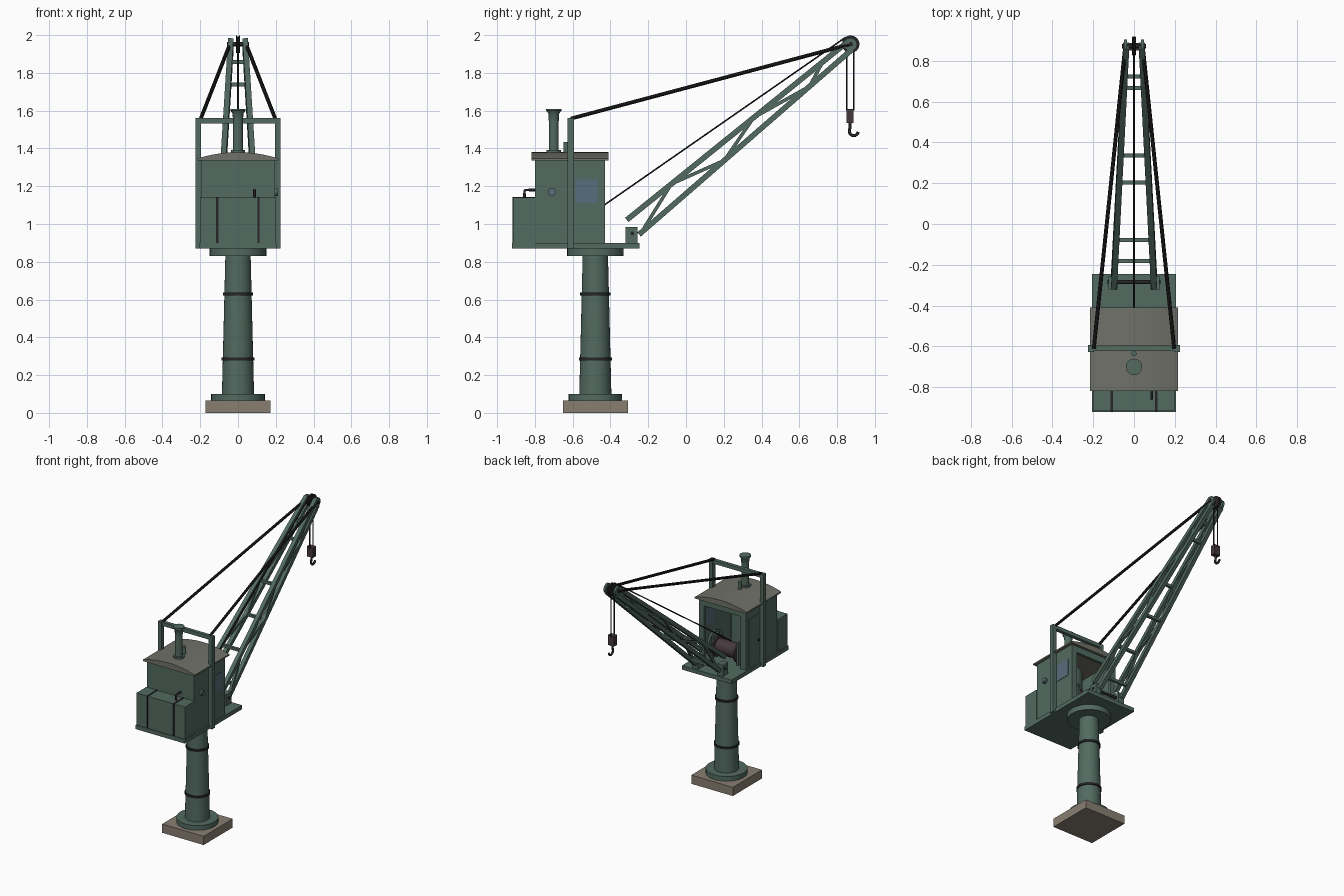
import bpy, bmesh, math
from mathutils import Vector

if "Cube" in bpy.data.objects:
    bpy.data.objects.remove(bpy.data.objects["Cube"])

def material(name, col):
    m = bpy.data.materials.new(name)
    m.diffuse_color = (*col, 1)
    m.use_nodes = True
    m.node_tree.nodes["Principled BSDF"].inputs["Base Color"].default_value = m.diffuse_color
    return m

GREEN = material("green_paint", (0.085, 0.145, 0.118))
ROOF = material("roof_grey", (0.16, 0.165, 0.14))
STONE = material("stone", (0.25, 0.21, 0.165))
DARK = material("dark_steel", (0.02, 0.018, 0.02))
IRON = material("winch_iron", (0.06, 0.04, 0.045))
GLASS = material("glass", (0.10, 0.15, 0.20))

def loft(name, rings, mat, smooth=False):
    """Skin a list of equal point rings and cap both ends."""
    bm = bmesh.new()
    rings = [[bm.verts.new(p) for p in ring] for ring in rings]
    n = len(rings[0])
    for lo, hi in zip(rings, rings[1:]):
        for i in range(n):
            j = (i + 1) % n
            bm.faces.new((lo[i], lo[j], hi[j], hi[i]))
    bm.faces.new(rings[0])
    bm.faces.new(rings[-1])
    bmesh.ops.recalc_face_normals(bm, faces=bm.faces[:])
    me = bpy.data.meshes.new(name)
    bm.to_mesh(me)
    bm.free()
    me.materials.append(mat)
    ob = bpy.data.objects.new(name, me)
    bpy.context.collection.objects.link(ob)
    if smooth:
        bpy.ops.object.select_all(action='DESELECT')
        bpy.context.view_layer.objects.active = ob
        ob.select_set(True)
        bpy.ops.object.shade_smooth_by_angle(angle=math.radians(35))
    return ob

def box(name, x, y, z, mat):
    corners = [(x[0], y[0]), (x[1], y[0]), (x[1], y[1]), (x[0], y[1])]
    return loft(name, [[(a, b, h) for a, b in corners] for h in z], mat)

def lathe(name, profile, mat, loc, axis='Z', n=32):
    """Revolve (radius, height) points round a vertical or sideways axis."""
    rings = []
    for r, h in profile:
        ring = []
        for i in range(n):
            a = math.tau * i / n
            c, s = r * math.cos(a), r * math.sin(a)
            ring.append(Vector((h, c, s) if axis == 'X' else (c, s, h)) + Vector(loc))
        rings.append(ring)
    return loft(name, rings, mat, True)

def cyl(name, r, a, b, mat, loc, axis='Z', n=24):
    return lathe(name, [(r, a), (r, b)], mat, loc, axis, n)

def bar(name, a, b, w, mat, sides=4):
    """Straight square or round bar between two points."""
    a, b = Vector(a), Vector(b)
    d = (b - a).normalized()
    side = Vector((1, 0, 0)) if abs(d.x) < 0.9 else Vector((0, 1, 0))
    v = d.cross(side).normalized()
    u = v.cross(d)
    r = w / 2 if sides > 4 else w / math.sqrt(2)
    angles = [math.tau * (i + .5) / sides for i in range(sides)]
    rings = [[p + r * (u * math.cos(t) + v * math.sin(t)) for t in angles] for p in (a, b)]
    return loft(name, rings, mat, sides > 4)

def tube(name, pts, r, mat):
    cu = bpy.data.curves.new(name, 'CURVE')
    cu.dimensions = '3D'
    cu.bevel_depth, cu.bevel_resolution, cu.use_fill_caps = r, 2, True
    sp = cu.splines.new('POLY')
    sp.points.add(len(pts) - 1)
    for p, q in zip(sp.points, pts):
        p.co = (*q, 1)
    cu.materials.append(mat)
    bpy.context.collection.objects.link(bpy.data.objects.new(name, cu))

CY = -0.48  # column axis

# Pedestal and slewing ring
box("foundation_block", (-.172, .172), (CY - .172, CY + .172), (0, .065), STONE)
cyl("column_flange", .142, .065, .1, GREEN, (0, CY, 0), n=32)
lathe("column", [(.085, .1), (.067, .83)], GREEN, (0, CY, 0))
for z, r in ((.285, .087), (.63, .08)):
    cyl("column_band", r, z - .008, z + .008, DARK, (0, CY, 0), n=32)
cyl("slewing_ring", .15, .83, .87, GREEN, (0, CY, 0), n=32)
box("platform", (-.205, .205), (-.92, -.245), (.87, .9), GREEN)

# Cabin shell, open towards the jib
box("cabin_back", (-.195, .195), (-.8, -.785), (.9, 1.345), GREEN)
for s in (-1, 1):
    box("cabin_side", sorted((s * .18, s * .195)), (-.8, -.43), (.9, 1.345), GREEN)
    box("cabin_pillar", sorted((s * .15, s * .18)), (-.45, -.43), (.9, 1.345), GREEN)
box("cabin_header", (-.15, .15), (-.45, -.43), (1.29, 1.345), GREEN)
box("side_window", (.178, .198), (-.585, -.465), (1.11, 1.235), GLASS)
box("side_door", (-.2, -.19), (-.58, -.46), (.92, 1.27), GREEN)
cyl("door_knob", .008, -.212, -.198, DARK, (0, -.565, 1.08), 'X', 12)
cyl("side_lamp", .021, .19, .21, GREEN, (0, -.71, 1.17), 'X')
cyl("side_lamp_lens", .015, .205, .213, GLASS, (0, -.71, 1.17), 'X')

# Arched roof
arc = [(-.215, 1.337), (.215, 1.337)]
arc += [(.215 * (1 - i / 8), 1.38 - .033 * (i / 8 - 1) ** 2) for i in range(17)]
loft("cabin_roof", [[(x, y, z) for x, z in arc] for y in (-.818, -.41)], ROOF, True)

# Chimney and whistle
lathe("chimney", [(.026, 1.37), (.026, 1.54), (.029, 1.585), (.04, 1.6), (.04, 1.61)], GREEN, (0, -.7, 0))
cyl("chimney_collar", .038, 1.37, 1.392, GREEN, (0, -.7, 0))
cyl("whistle", .013, 1.37, 1.435, GREEN, (0, -.635, 0), n=16)

# Rear engine box
box("engine_box", (-.2, .2), (-.915, -.8), (.9, 1.14), GREEN)
for x in (-.11, .108):
    box("engine_strap", (x - .006, x + .006), (-.919, -.8), (.9, 1.143), DARK)
tube("steam_pipe", [(.087, -.79, 1.18), (.087, -.85, 1.18), (.087, -.855, 1.175), (.087, -.855, 1.13)], .007, DARK)

# Boiler and winch inside the cabin
cyl("boiler", .09, .9, 1.3, GREEN, (0, -.69, 0))
lathe("winch_drum", [(.075, -.095), (.075, -.083), (.055, -.083), (.055, .083), (.075, .083), (.075, .095)],
      IRON, (0, -.51, .98), 'X')
cyl("winch_gear", .085, .115, .13, GREEN, (0, -.52, 1.0), 'X', 32)
cyl("winch_shaft", .012, -.13, .145, DARK, (0, -.51, .98), 'X', 12)
for s in (-1, 1):
    box("winch_frame", sorted((s * .098, s * .112)), (-.54, -.46), (.9, 1.07), GREEN)

# Stay gantry
for s in (-1, 1):
    box("gantry_post", sorted((s * .195, s * .225)), (-.627, -.594), (.87, 1.56), GREEN)
box("gantry_beam", (-.225, .225), (-.622, -.596), (1.532, 1.56), GREEN)

# Lattice jib
def chord(s, up, t):
    a, b = (((.098, -.313, 1.022), (.038, .865, 1.972)) if up else ((.098, -.248, .945), (.038, .88, 1.925)))
    p = Vector(a).lerp(Vector(b), t)
    p.x *= s
    return p

LACE = [(0, .01), (1, .2), (0, .40), (1, .57), (0, .80), (1, .88)]
for s in (-1, 1):
    for up in (0, 1):
        bar("jib_chord", chord(s, up, 0), chord(s, up, 1), .029, GREEN)
    for (u0, t0), (u1, t1) in zip(LACE, LACE[1:]):
        bar("jib_lacing", chord(s, u0, t0), chord(s, u1, t1), .018, GREEN)
    box("jib_foot_bracket", sorted((s * .08, s * .125)), (-.32, -.258), (.9, .985), GREEN)
    cyl("jib_head_plate", .035, s * .042 - .008, s * .042 + .008, GREEN, (0, .87, 1.95), 'X')
for up, t in ((1, .2), (1, .55), (1, .88), (0, .06), (0, .40), (0, .81)):
    bar("jib_crossbar", chord(-1, up, t), chord(1, up, t), .02, GREEN)
cyl("jib_foot_pin", .01, -.13, .13, DARK, (0, -.285, .95), 'X', 12)

# Head sheave with grooved rim
lathe("head_sheave", [(.046, -.011), (.046, -.007), (.038, -.002), (.038, .002), (.046, .007), (.046, .011)],
      DARK, (0, .872, 1.952), 'X')
cyl("head_axle", .011, -.058, .058, DARK, (0, .872, 1.952), 'X', 12)

# Stays, hoist rope and hook
for s in (-1, 1):
    bar("back_stay", (s * .197, -.61, 1.558), (s * .043, .87, 1.952), .02, DARK, 10)
bar("hoist_rope", (0, -.54, 1.026), (0, .846, 1.989), .009, DARK, 8)
for y in (.85, .888):
    bar("fall_rope", (0, y, 1.95), (0, y, 1.6), .009, DARK, 8)
box("hook_block", (-.025, .025), (.85, .888), (1.535, 1.61), IRON)
hook = [(0, .869, 1.54), (0, .869, 1.515)]
hook += [(0, .888 + .024 * math.cos(a), 1.492 + .024 * math.sin(a))
         for a in (math.radians(150 + 20 * i) for i in range(11))]
tube("hook", hook, .008, DARK)
